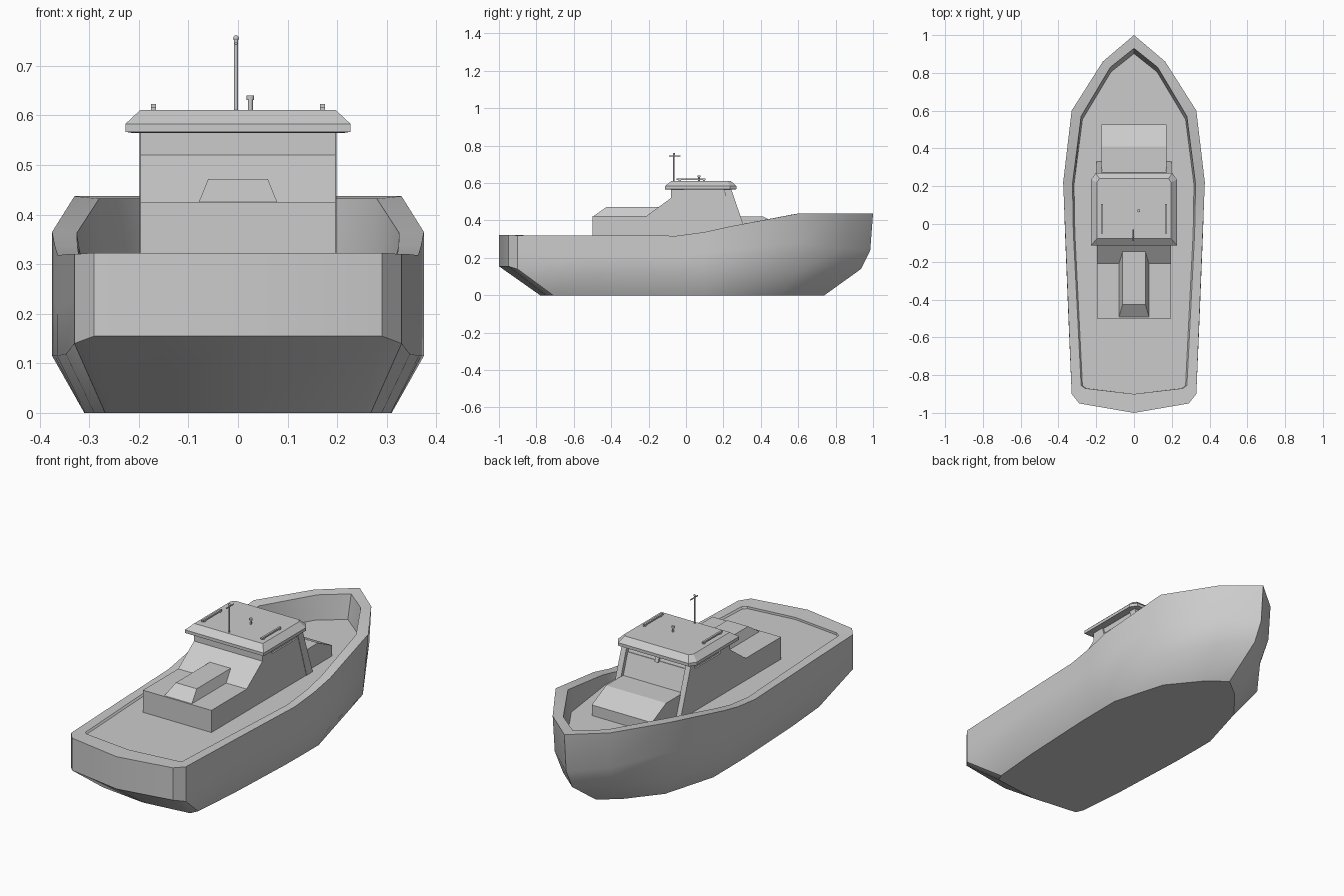
import bpy, bmesh, math
from mathutils import Matrix, Vector

if "Cube" in bpy.data.objects:
    bpy.data.objects.remove(bpy.data.objects["Cube"])


def finish(name, bm):
    bmesh.ops.recalc_face_normals(bm, faces=bm.faces)
    me = bpy.data.meshes.new(name)
    bm.to_mesh(me)
    bm.free()
    ob = bpy.data.objects.new(name, me)
    bpy.context.collection.objects.link(ob)
    return ob


def loft(name, rings):
    """Skin closed rings of equal length and cap both ends."""
    bm = bmesh.new()
    vs = [[bm.verts.new(p) for p in r] for r in rings]
    n = len(rings[0])
    for a, b in zip(vs, vs[1:]):
        for i in range(n):
            j = (i + 1) % n
            bm.faces.new((a[i], a[j], b[j], b[i]))
    bm.faces.new(vs[0])
    bm.faces.new(vs[-1])
    return finish(name, bm)


def prism(name, profile, x0, x1):
    """Extrude a (y, z) profile from x0 to x1."""
    return loft(name, [[(x, y, z) for y, z in profile] for x in (x0, x1)])


def box(name, x0, x1, y0, y1, z0, z1):
    return prism(name, [(y0, z0), (y1, z0), (y1, z1), (y0, z1)], x0, x1)


def rod(name, a, b, r, segs=10):
    a, b = Vector(a), Vector(b)
    d = b - a
    bm = bmesh.new()
    m = Matrix.Translation((a + b) / 2) @ d.to_track_quat('Z', 'Y').to_matrix().to_4x4()
    bmesh.ops.create_cone(bm, cap_ends=True, segments=segs, radius1=r, radius2=r,
                          depth=d.length, matrix=m)
    return finish(name, bm)


def smooth(ob, deg):
    bpy.ops.object.select_all(action='DESELECT')
    ob.select_set(True)
    bpy.context.view_layer.objects.active = ob
    bpy.ops.object.shade_smooth_by_angle(angle=math.radians(deg))


# hull: half outlines (x, y, z) from stern to stem, mirrored into rings
def ring(half):
    return half + [(-x, y, z) for x, y, z in half[-2:0:-1]]


bottom = [(0, -.78, 0), (.25, -.75, 0), (.268, -.71, 0), (.29, -.45, 0), (.308, -.05, 0),
          (.31, .1, 0), (.31, .22, 0), (.23, .5, 0), (.1, .66, 0), (0, .74, 0)]
chine = [(0, -1, .155), (.29, -.95, .155), (.33, -.9, .14), (.347, -.5, .118), (.365, -.05, .115),
         (.37, .1, .115), (.375, .22, .115), (.305, .59, .12), (.14, .81, .13), (0, .935, .14)]
sheer = [(0, -1, .323), (.29, -.95, .323), (.33, -.9, .32), (.346, -.5, .32), (.364, -.05, .318),
         (.37, .1, .338), (.375, .22, .365), (.33, .6, .437), (.165, .86, .437), (0, 1, .437)]
rail = [(0, -.9, .321), (.26, -.87, .321), (.28, -.855, .319), (.298, -.5, .319), (.321, -.05, .317),
        (.324, .1, .336), (.325, .22, .363), (.28, .57, .432), (.125, .83, .432), (0, .93, .432)]
mid = [tuple(.5 * a + .5 * b for a, b in zip(p, q)) for p, q in zip(chine, sheer)]
mid[-2:] = [(.16, .85, .25), (0, .985, .24)]
deck = [(x * .975, y - .03 * max(0, y), .31) for x, y, z in rail]
hull = loft("hull", [ring(r) for r in (bottom, chine, mid, sheer, rail, deck)])
smooth(hull, 32)

# wheelhouse with low aft trunk
house = prism("wheelhouse", [(-.5, .3), (-.5, .425), (-.21, .425), (-.08, .52), (-.08, .575),
                             (.215, .575), (.285, .38), (.3, .3)], -.197, .197)
# shallow side window recesses
for s in (-1, 1):
    c = prism("window_cutter", [(0, .53), (.215, .53), (.2, .566), (-.01, .566)],
              s * .189, s * .25)
    c.hide_render = True
    c.hide_viewport = False
    mod = house.modifiers.new("window", 'BOOLEAN')
    mod.operation, mod.solver, mod.object = 'DIFFERENCE', 'EXACT', c
    bpy.context.view_layer.objects.active = house
    bpy.ops.object.modifier_apply(modifier=mod.name)
    bpy.data.objects.remove(c)

# windscreen corner pillars and centre bar
for s, side in ((-1, "left"), (1, "right")):
    prism("windscreen_pillar_" + side, [(.2, .572), (.24, .572), (.33, .31), (.28, .31)],
          s * .17, s * .199)
prism("windscreen_bar", [(.2, .57), (.228, .57), (.245, .525), (.22, .525)], -.01, .01)
prism("windscreen_sill", [(.22, .53), (.235, .53), (.308, .32), (.28, .32)], -.172, .172)

# forward trunk
prism("forward_trunk", [(.27, .3), (.27, .422), (.41, .422), (.527, .365), (.527, .3)], -.173, .173)

# tapered skylight on the aft trunk
loft("skylight", [
    [(-.08, -.495, .423), (.08, -.495, .423), (.08, -.12, .423), (-.08, -.12, .423)],
    [(-.06, -.425, .472), (.06, -.425, .472), (.06, -.12, .472), (-.06, -.12, .472)]])


# roof with chamfered front corners and bevelled top
def roof_ring(w, y0, y1, c, z):
    h = [(w, y0, z), (w, y1 - c, z), (w - c * .7, y1, z)]
    return h + [(-x, y, z) for x, y, z in reversed(h)]


loft("roof", [roof_ring(.215, -.1, .255, .03, .565), roof_ring(.227, -.113, .27, .035, .567),
              roof_ring(.227, -.113, .27, .035, .583), roof_ring(.197, -.078, .24, .02, .611)])

# roof rails on short feet
for s, side in ((-1, "left"), (1, "right")):
    box("roof_rail_" + side, s * .17 - .005, s * .17 + .005, -.05, .105, .615, .623)
    for y in (-.04, .09):
        box("rail_foot_" + side, s * .17 - .005, s * .17 + .005, y, y + .012, .608, .617)

# mast, crossbar and top light
smooth(rod("mast", (-.004, -.065, .605), (-.004, -.065, .755), .004), 40)
smooth(rod("mast_crossbar", (-.004, -.09, .745), (-.004, -.03, .745), .003), 40)
bm = bmesh.new()
bmesh.ops.create_uvsphere(bm, u_segments=10, v_segments=6, radius=.006,
                          matrix=Matrix.Translation((-.004, -.065, .756)))
smooth(finish("mast_light", bm), 60)

# small roof lamp
smooth(rod("lamp_post", (.025, .07, .605), (.025, .07, .632), .005), 40)
smooth(rod("lamp_head", (.025, .07, .631), (.025, .07, .64), .008), 40)
